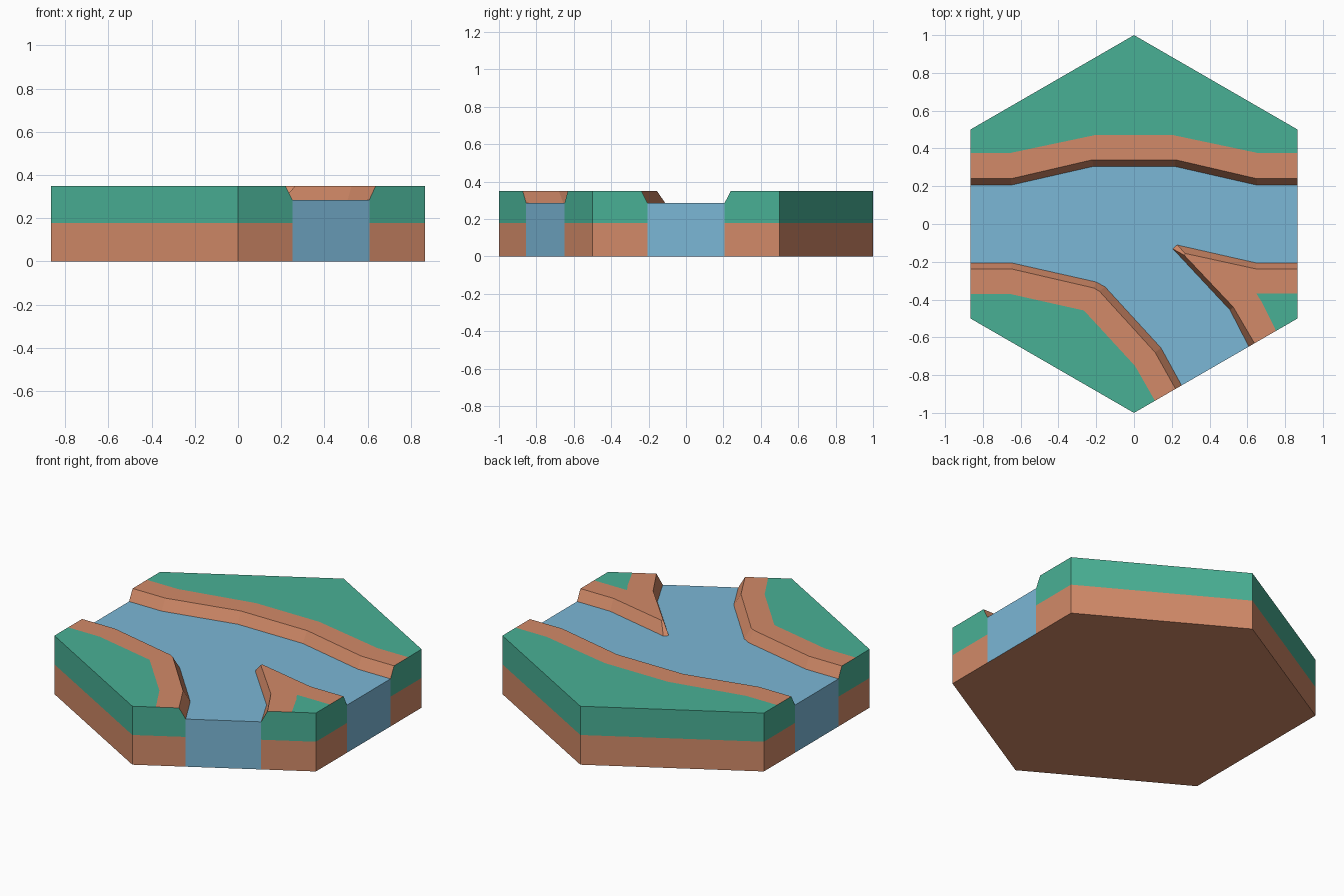
import bpy

if "Cube" in bpy.data.objects:
    bpy.data.objects.remove(bpy.data.objects["Cube"])

W, TOP, WATER_Z, SOIL_Z = 0.866, 0.35, 0.285, 0.178


def linear(c):
    c /= 255
    return c / 12.92 if c <= 0.04045 else ((c + 0.055) / 1.055) ** 2.4


def material(name, *rgb):
    m = bpy.data.materials.new(name)
    m.diffuse_color = (*[linear(c) for c in rgb], 1)
    m.use_nodes = True
    m.node_tree.nodes["Principled BSDF"].inputs["Base Color"].default_value = m.diffuse_color
    return m


MATS = [material("grass green", 73, 176, 149),
        material("soil orange", 210, 138, 104),
        material("water blue", 123, 183, 214)]
GRASS, SOIL, WATER = 0, 1, 2


def make_object(name, faces):
    """faces: list of (points, material index), shared corners are merged."""
    index, polys = {}, []
    for pts, _ in faces:
        polys.append([index.setdefault(tuple(p), len(index)) for p in pts])
    me = bpy.data.meshes.new(name)
    me.from_pydata(list(index), [], polys)
    for m in MATS:
        me.materials.append(m)
    for poly, (_, mat) in zip(me.polygons, faces):
        poly.material_index = mat
    me.update()
    bpy.context.collection.objects.link(bpy.data.objects.new(name, me))


def at(points, z):
    return [(x, y, z) for x, y in points]


def wall(a, b, z0, za, zb):
    return [(*a, z0), (*b, z0), (*b, zb), (*a, za)]


def bank(name, foot, crest, grass, corners):
    """Land block; lines run with the land on their left, corners close the outline."""
    f, c = at(foot, WATER_Z), at(crest, TOP)
    faces = [([f[i], f[i + 1], c[i + 1], c[i]], SOIL) for i in range(len(f) - 1)]
    faces.append((c + at(grass, TOP)[::-1], SOIL))
    faces.append((at(grass + corners, TOP), GRASS))
    # outer tile sides, soil below and grass above
    rim = [foot[-1], crest[-1], grass[-1], *corners, grass[0], crest[0], foot[0]]
    tops = [WATER_Z] + [TOP] * (len(rim) - 2) + [WATER_Z]
    for i in range(len(rim) - 1):
        a, b = rim[i], rim[i + 1]
        faces.append((wall(a, b, 0, SOIL_Z, SOIL_Z), SOIL))
        faces.append((wall(a, b, SOIL_Z, tops[i], tops[i + 1]), GRASS))
    under = foot + rim[1:-1]
    faces.append((at(under, 0)[::-1], SOIL))
    make_object(name, faces)


def mirrored(half):
    return half + [(-x, y) for x, y in half[::-1]]


def edge(x):
    """Point on the front right side of the hexagon."""
    return (x, -1 + 0.5 * x / W)


# north bank, symmetric
north_foot = mirrored([(-W, 0.206), (-0.65, 0.206), (-0.215, 0.305)])
bank("north_bank", north_foot,
     mirrored([(-W, 0.24), (-0.65, 0.24), (-0.22, 0.34)]),
     mirrored([(-W, 0.375), (-0.66, 0.375), (-0.21, 0.47)]),
     [(W, 0.5), (0, 1), (-W, 0.5)])

# south west bank
south_foot = [edge(0.252), (0.143, -0.656), (-0.153, -0.333), (-0.2, -0.307),
              (-0.648, -0.206), (-W, -0.206)]
bank("south_west_bank", south_foot,
     [edge(0.22), (0.112, -0.68), (-0.183, -0.356), (-0.212, -0.339),
      (-0.648, -0.238), (-W, -0.238)],
     [edge(0.111), (0.005, -0.751), (-0.265, -0.458), (-0.658, -0.37), (-W, -0.37)],
     [(-W, -0.5), (0, -1)])

# pointed bank between the two river arms
point_foot = [(W, -0.206), (0.647, -0.206), (0.228, -0.111), (0.206, -0.132),
              (0.508, -0.455), edge(0.608)]
bank("river_fork_bank", point_foot,
     [(W, -0.238), (0.647, -0.238), (0.272, -0.156), (0.266, -0.165),
      (0.526, -0.44), edge(0.638)],
     [(W, -0.367), (0.647, -0.367), (0.678, -0.415), edge(0.752)],
     [(W, -0.5)])

# river body, open sides shown as water down to the ground
outline = north_foot[::-1] + south_foot[::-1] + point_foot[::-1]
river = [(at(outline, WATER_Z), WATER), (at(outline, 0)[::-1], SOIL)]
for a, b in ((north_foot[0], south_foot[-1]), (south_foot[0], point_foot[-1]),
             (point_foot[0], north_foot[-1])):
    river.append((wall(a, b, 0, WATER_Z, WATER_Z), WATER))
make_object("river", river)
